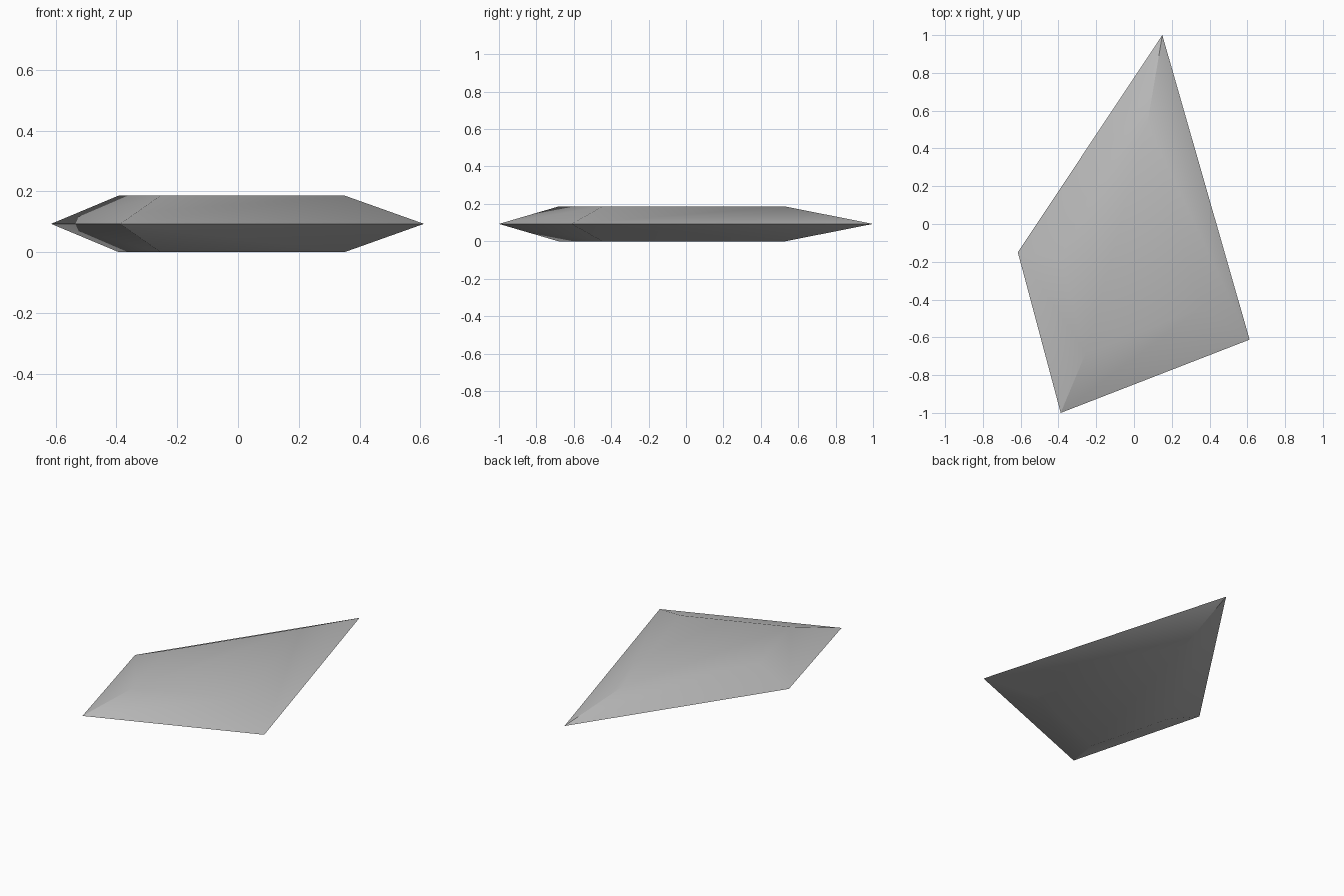
import bpy
import bmesh
import math

old = bpy.data.objects.get("Cube")
if old:
    bpy.data.objects.remove(old, do_unlink=True)

# Plain grey stone
grey = bpy.data.materials.new("grey_stone")
grey.use_nodes = True
colour = (0.5, 0.5, 0.5, 1)
grey.diffuse_color = colour
grey.node_tree.nodes["Principled BSDF"].inputs["Base Color"].default_value = colour

# Kite-shaped rim, and the smaller flat faces above and below it
RIM = [(0.15, 1.0), (-0.615, -0.15), (-0.388, -1.0), (0.612, -0.612)]
HEIGHT = 0.186
SCALE = 0.606
SHIFT = (-0.02, -0.076)

bm = bmesh.new()


def ring(scale, shift, z):
    return [bm.verts.new((x * scale + shift[0], y * scale + shift[1], z))
            for x, y in RIM]


rim = ring(1, (0, 0), HEIGHT / 2)
for z in (0, HEIGHT):
    cap = ring(SCALE, SHIFT, z)
    bm.faces.new(cap)
    for i in range(len(rim)):
        j = (i + 1) % len(rim)
        bm.faces.new((rim[i], rim[j], cap[j], cap[i]))
bmesh.ops.recalc_face_normals(bm, faces=bm.faces)

mesh = bpy.data.meshes.new("shard")
bm.to_mesh(mesh)
bm.free()
mesh.materials.append(grey)
shard = bpy.data.objects.new("shard", mesh)
bpy.context.collection.objects.link(shard)

# Soft bevels with a crisp rim
bpy.context.view_layer.objects.active = shard
shard.select_set(True)
bpy.ops.object.shade_smooth_by_angle(angle=math.radians(31))
